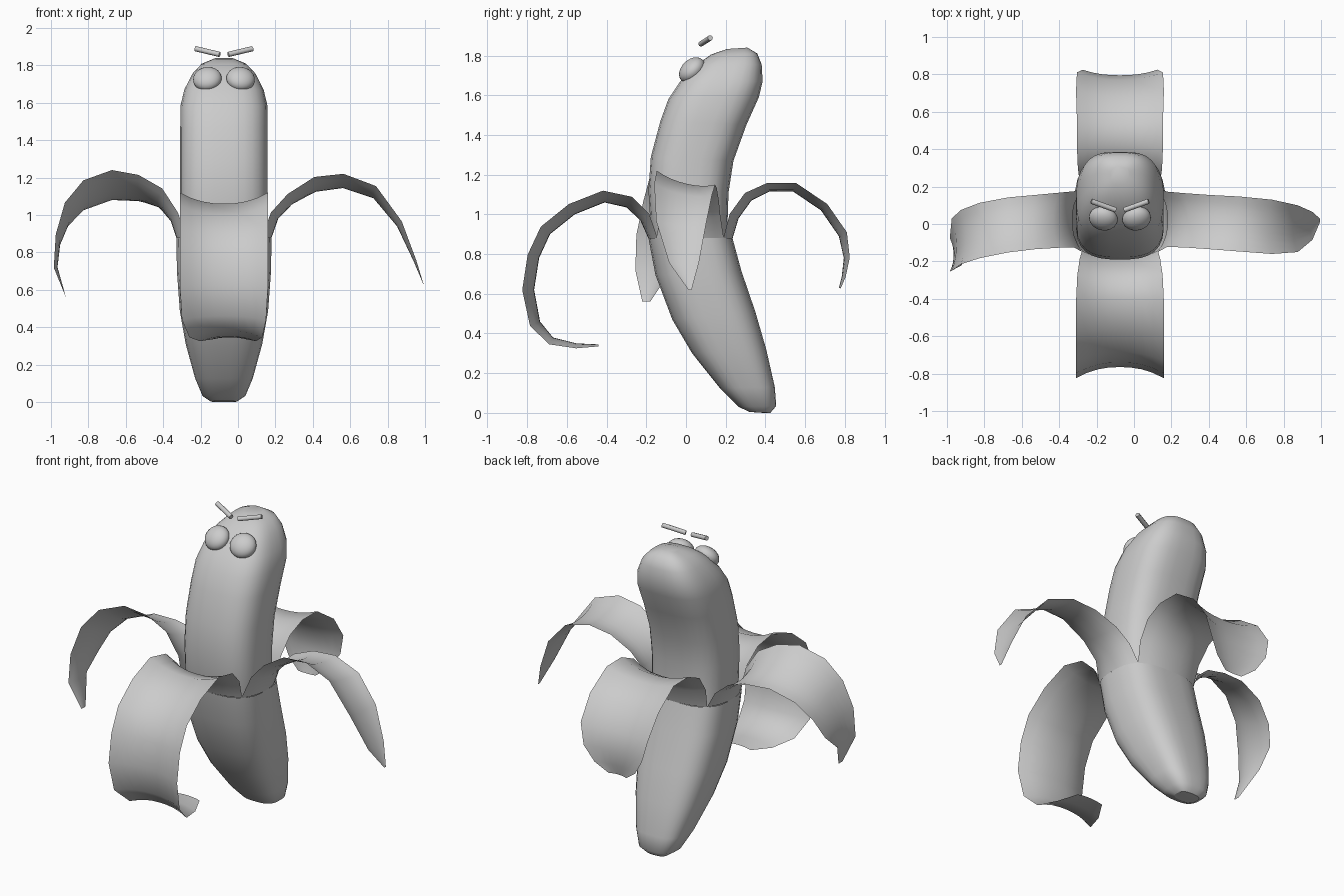
import bpy, bmesh, math
from mathutils import Vector

CX = -0.075      # body axis in x
SEG = 28         # sides of the body


def make_mesh(name, rows, closed=False, caps=False, facing=None):
    """Skin rows of points into a smooth-shaded surface."""
    bm = bmesh.new()
    vs = [[bm.verts.new(p) for p in row] for row in rows]
    n = len(vs[0])
    for a, b in zip(vs, vs[1:]):
        for i in range(n if closed else n - 1):
            j = (i + 1) % n
            bm.faces.new((a[i], a[j], b[j], b[i]))
    if caps:
        bm.faces.new(vs[0][::-1])
        bm.faces.new(vs[-1])
    bm.normal_update()
    if facing is None:
        bmesh.ops.recalc_face_normals(bm, faces=bm.faces[:])
    else:
        bm.faces.ensure_lookup_table()
        if bm.faces[(n - 1) // 2].normal.dot(facing) < 0:
            bmesh.ops.reverse_faces(bm, faces=bm.faces[:])
    me = bpy.data.meshes.new(name)
    bm.to_mesh(me)
    bm.free()
    ob = bpy.data.objects.new(name, me)
    bpy.context.collection.objects.link(ob)
    shade(ob)
    return ob


def shade(ob, angle=60):
    bpy.ops.object.select_all(action='DESELECT')
    ob.select_set(True)
    bpy.context.view_layer.objects.active = ob
    bpy.ops.object.shade_smooth_by_angle(angle=math.radians(angle))


def body(name, rings, caps):
    """Loft squarish rings given as front y,z / back y,z / half width."""
    rows = []
    for yf, zf, yb, zb, hw in rings:
        row = []
        for i in range(SEG):
            a = 2 * math.pi * (i + 0.5) / SEG
            c, s = math.cos(a), math.sin(a)
            u = math.copysign(abs(c) ** (2 / 2.9), c)
            v = math.copysign(abs(s) ** (2 / 2.9), s)
            k = (v + 1) / 2
            row.append((CX + hw * u, yf + (yb - yf) * k, zf + (zb - zf) * k))
        rows.append(row)
    return make_mesh(name, rows, True, caps)


def strip(name, out, side, origin, path, n=8):
    """Curved peel strip: stations of out, z, half width, sag, shift, lift."""
    out, side, origin = Vector(out), Vector(side), Vector(origin)
    up = Vector((0, 0, 1))
    rows = []
    for k, (o, z, w, sag, shift, lift) in enumerate(path):
        p, q = path[max(k - 1, 0)], path[min(k + 1, len(path) - 1)]
        t = Vector((q[0] - p[0], q[1] - p[1])).normalized() if k else Vector((0, 1))
        normal = out * t.y - up * t.x
        row = []
        for i in range(n + 1):
            f = 2 * i / n - 1
            row.append(origin + out * o + up * (z + lift * f)
                       + side * (shift + w * f) - normal * sag * abs(f) ** 2.3)
        rows.append(row)
    return make_mesh(name, rows, facing=out)


# Unopened lower skin
body("lower_peel", [
    (0.32, 0.005, 0.425, 0.00, 0.07),
    (0.265, 0.03, 0.455, 0.035, 0.115),
    (0.17, 0.125, 0.448, 0.13, 0.155),
    (0.03, 0.30, 0.405, 0.32, 0.205),
    (-0.07, 0.47, 0.35, 0.51, 0.237),
    (-0.155, 0.695, 0.28, 0.715, 0.253),
    (-0.19, 0.88, 0.235, 0.88, 0.255)], False)
body("base_cap", [
    (0.32, 0.005, 0.425, 0.00, 0.07),
    (0.36, 0.002, 0.39, 0.00, 0.02)], True)

# Inner fruit
body("fruit", [
    (-0.14, 0.76, 0.22, 0.76, 0.22),
    (-0.18, 0.95, 0.21, 0.95, 0.235),
    (-0.19, 1.12, 0.215, 1.11, 0.235),
    (-0.178, 1.29, 0.24, 1.27, 0.235),
    (-0.13, 1.47, 0.305, 1.45, 0.235),
    (-0.09, 1.58, 0.368, 1.59, 0.233),
    (-0.03, 1.67, 0.387, 1.67, 0.213),
    (0.055, 1.755, 0.382, 1.755, 0.17),
    (0.125, 1.805, 0.36, 1.81, 0.12),
    (0.206, 1.833, 0.31, 1.84, 0.05)], True)

# Four folded-back strips of skin
strip("front_strip", (0, -1, 0), (1, 0, 0), (CX, 0, 0), [
    (.19, .88, .203, .047, 0, 0), (.23, .97, .215, .055, 0, 0),
    (.30, 1.035, .228, .06, 0, 0), (.41, 1.06, .235, .06, 0, 0),
    (.56, 1.0, .235, .06, 0, 0), (.685, .9, .235, .06, 0, 0),
    (.74, .78, .235, .06, 0, 0), (.765, .62, .235, .06, 0, 0),
    (.735, .46, .225, .055, 0, 0), (.67, .38, .195, .04, .01, 0),
    (.55, .35, .15, .025, .02, 0), (.44, .345, .09, .01, .03, 0)])
strip("back_strip", (0, 1, 0), (1, 0, 0), (CX, 0, 0), [
    (.235, .88, .203, .047, 0, 0), (.265, .98, .215, .05, 0, 0),
    (.33, 1.07, .225, .05, 0, 0), (.42, 1.115, .23, .045, 0, 0),
    (.54, 1.115, .23, .045, 0, 0), (.68, 1.02, .235, .045, 0, 0),
    (.77, .89, .23, .045, 0, 0), (.795, .78, .2, .03, 0, 0),
    (.785, .69, .14, .02, 0, 0), (.77, .63, .06, .01, 0, 0)])
strip("right_strip", (1, 0, 0), (0, -1, 0), (0, 0, 0), [
    (.18, .88, .17, .053, -.02, 0), (.215, .98, .148, .045, -.025, .01),
    (.29, 1.06, .145, .04, -.02, .02), (.42, 1.135, .145, .035, -.01, .035),
    (.56, 1.155, .147, .03, 0, .035), (.72, 1.1, .145, .03, .015, .03),
    (.85, .94, .125, .03, .025, .01), (.94, .75, .075, .015, .01, 0),
    (.995, .62, .008, 0, -.02, 0)])
strip("left_strip", (-1, 0, 0), (0, -1, 0), (0, 0, 0), [
    (.33, .88, .17, .053, -.02, 0), (.36, .97, .15, .045, -.025, .02),
    (.43, 1.06, .147, .04, -.02, .05), (.54, 1.115, .145, .03, -.01, .07),
    (.67, 1.13, .147, .03, .005, .08), (.81, 1.08, .148, .03, .035, .08),
    (.9, .98, .145, .03, .07, .07), (.95, .85, .14, .025, .11, .04),
    (.965, .72, .09, .02, .165, 0), (.92, .56, .02, 0, .2, 0)])

for s, label in ((-1, "left"), (1, "right")):
    # Bulging flattened eyes
    bpy.ops.mesh.primitive_uv_sphere_add(segments=24, ring_count=12, radius=1)
    eye = bpy.context.object
    eye.name = label + "_eye"
    eye.scale = (0.077, 0.075, 0.052)
    eye.rotation_euler = (math.radians(45), 0, math.radians(12 * s))
    eye.location = (CX + s * 0.089, 0.03, 1.727)
    shade(eye)

    # Slanted brow bars
    a = Vector((CX + s * 0.023, 0.075, 1.858))
    b = Vector((CX + s * 0.153, 0.122, 1.889))
    bpy.ops.mesh.primitive_cylinder_add(vertices=8, radius=0.014,
                                        depth=(b - a).length, location=(a + b) / 2)
    brow = bpy.context.object
    brow.name = label + "_brow"
    brow.rotation_euler = (b - a).to_track_quat('Z', 'Y').to_euler()
    shade(brow)
